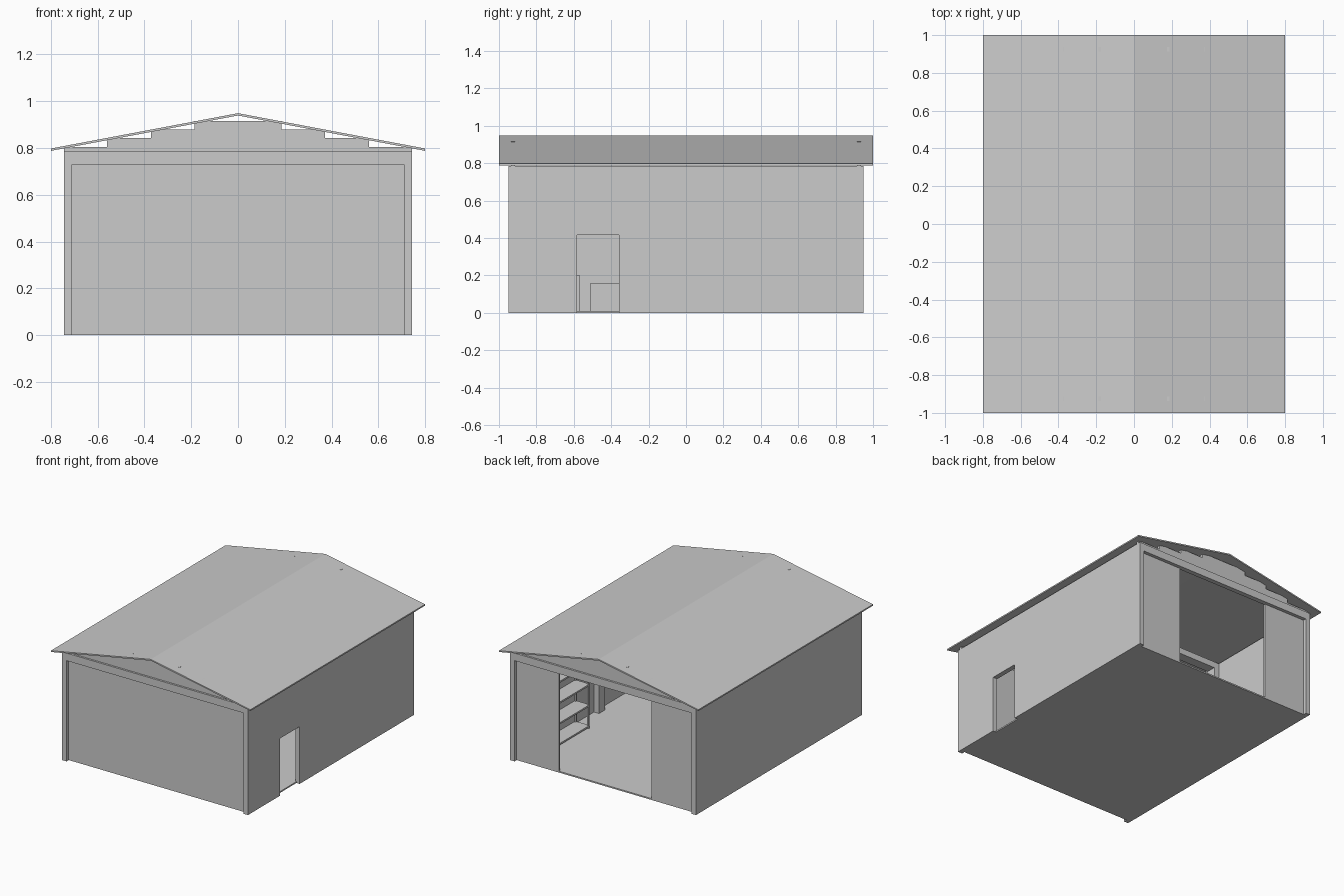
import bpy, bmesh
from mathutils import Vector

if "Cube" in bpy.data.objects:
    bpy.data.objects.remove(bpy.data.objects["Cube"])

grey = bpy.data.materials.new("plain_grey")
grey.diffuse_color = (0.6, 0.6, 0.6, 1)
grey.use_nodes = True
grey.node_tree.nodes["Principled BSDF"].inputs["Base Color"].default_value = grey.diffuse_color


def finish(name, bm):
    bmesh.ops.recalc_face_normals(bm, faces=bm.faces)
    me = bpy.data.meshes.new(name)
    bm.to_mesh(me)
    bm.free()
    me.materials.append(grey)
    ob = bpy.data.objects.new(name, me)
    bpy.context.collection.objects.link(ob)
    return ob


def box(name, x0, x1, y0, y1, z0, z1):
    bm = bmesh.new()
    bmesh.ops.create_cube(bm, size=1)
    for v in bm.verts:
        v.co = Vector((x0 if v.co.x < 0 else x1,
                       y0 if v.co.y < 0 else y1,
                       z0 if v.co.z < 0 else z1))
    return finish(name, bm)


def prism(name, pts, axis, a, b):
    """Extrude an outline along x (pts are y,z) or along y (pts are x,z)."""
    bm = bmesh.new()
    place = (lambda p: (a, p[0], p[1])) if axis == 'x' else (lambda p: (p[0], a, p[1]))
    face = bm.faces.new([bm.verts.new(place(p)) for p in pts])
    ext = bmesh.ops.extrude_face_region(bm, geom=[face], use_keep_orig=True)
    move = Vector((b - a, 0, 0)) if axis == 'x' else Vector((0, b - a, 0))
    bmesh.ops.translate(bm, vec=move, verts=[g for g in ext["geom"] if isinstance(g, bmesh.types.BMVert)])
    return finish(name, bm)


# floor slab
box("floor", -0.72, 0.72, -0.925, 0.925, 0, 0.01)

# side walls, the right one with a doorway
W = 0.785
box("left_wall", -0.745, -0.71, -0.95, 0.95, 0, W)
prism("right_wall", [(-0.95, 0), (-0.583, 0), (-0.583, 0.415), (-0.358, 0.415),
                     (-0.358, 0), (0.95, 0), (0.95, W), (-0.95, W)], 'x', 0.71, 0.745)

# roof sheet, folded at the ridge
prism("roof", [(-0.8, 0.798), (0, 0.949), (0.8, 0.798),
               (0.8, 0.788), (0, 0.939), (-0.8, 0.788)], 'y', -1, 1)

# stepped gables and door headers at both ends
steps = [(0.745, 0.805), (0.56, 0.843), (0.373, 0.879), (0.187, 0.916)]
right = [(0.745, W)]
for i, (x, z) in enumerate(steps):
    if i:
        right.append((x, steps[i - 1][1]))
    right.append((x, z))
outline = right + [(-x, z) for x, z in reversed(right)]
for end, s in (("front", -1), ("back", 1)):
    prism(end + "_gable", outline, 'y', s * 0.914, s * 0.936)
    y0, y1 = sorted((s * 0.915, s * 0.95))
    box(end + "_header", -0.71, 0.71, y0, y1, 0.73, W)

# large doors: front closed, back slid open
box("front_door", -0.71, 0.71, -0.925, -0.91, 0, 0.73)
box("back_door_left", -0.71, -0.372, 0.91, 0.925, 0, 0.73)
box("back_door_right", 0.372, 0.71, 0.91, 0.925, 0, 0.73)

# middle frame carrying the roof
for side, s in (("left", -1), ("right", 1)):
    x0, x1 = sorted((s * 0.67, s * 0.71))
    box(side + "_frame_post", x0, x1, -0.03, 0.04, 0.01, W)
box("frame_beam", -0.71, 0.71, -0.03, 0.04, 0.74, W)

# storage shelves on the right wall
for i in range(5):
    z = 0.03 + 0.15 * i
    box("shelf_board", 0.59, 0.705, 0.26, 0.85, z - 0.012, z)
for y in (0.26, 0.838):
    for x in (0.59, 0.693):
        box("shelf_upright", x, x + 0.012, y, y + 0.012, 0.01, 0.64)

# crates by the left wall
box("low_crate", -0.68, -0.42, -0.51, -0.24, 0.01, 0.16)
box("tall_crate", -0.68, -0.46, -0.8, -0.568, 0.01, 0.2)
